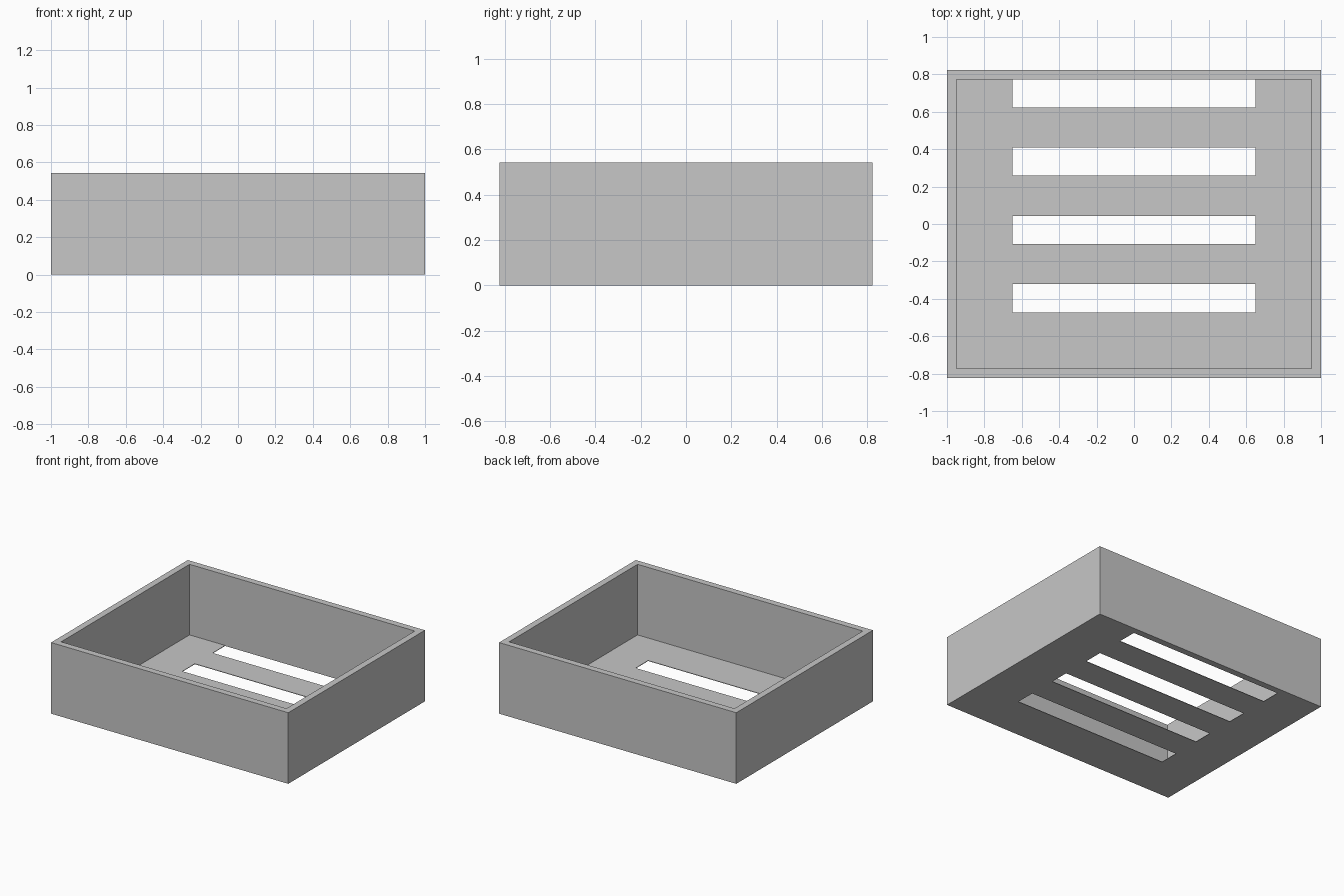
import bpy
import bmesh

cube = bpy.data.objects.get("Cube")
if cube:
    bpy.data.objects.remove(cube, do_unlink=True)

# Tray dimensions
HALF_X, HALF_Y, HEIGHT = 1.0, 0.823, 0.542
WALL, FLOOR = 0.05, 0.004
SLOT_HALF, SLOT_WIDTH, SLOT_STEP, SLOT_COUNT = 0.65, 0.15, 0.365, 4
IN_X, IN_Y = HALF_X - WALL, HALF_Y - WALL

# The rear slot touches the back wall, the others follow at equal steps
slots = [(IN_Y - i * SLOT_STEP - SLOT_WIDTH, IN_Y - i * SLOT_STEP)
         for i in range(SLOT_COUNT)]

xs = [-HALF_X, -IN_X, -SLOT_HALF, SLOT_HALF, IN_X, HALF_X]
ys = sorted({-HALF_Y, -IN_Y, HALF_Y, *(y for slot in slots for y in slot)})


def in_slot(x, y):
    return abs(x) < SLOT_HALF and any(a < y < b for a, b in slots)


def raise_faces(bm, faces, height):
    """Extrude faces straight up and return the new top faces."""
    geom = bmesh.ops.extrude_face_region(bm, geom=faces)["geom"]
    verts = [g for g in geom if isinstance(g, bmesh.types.BMVert)]
    bmesh.ops.translate(bm, verts=verts, vec=(0, 0, height))
    return [g for g in geom if isinstance(g, bmesh.types.BMFace)]


# Slotted floor plan
bm = bmesh.new()
grid = [[bm.verts.new((x, y, 0)) for y in ys] for x in xs]
for i in range(len(xs) - 1):
    for j in range(len(ys) - 1):
        if not in_slot((xs[i] + xs[i + 1]) / 2, (ys[j] + ys[j + 1]) / 2):
            bm.faces.new((grid[i][j], grid[i + 1][j],
                          grid[i + 1][j + 1], grid[i][j + 1]))

# Thin floor, then the walls from its border faces
top = raise_faces(bm, bm.faces[:], FLOOR)
border = []
for face in top:
    c = face.calc_center_median()
    if abs(c.x) > IN_X or abs(c.y) > IN_Y:
        border.append(face)
raise_faces(bm, border, HEIGHT - FLOOR)

# Merge coplanar faces
bmesh.ops.recalc_face_normals(bm, faces=bm.faces[:])
bmesh.ops.dissolve_limit(bm, angle_limit=0.01, verts=bm.verts[:], edges=bm.edges[:])

mesh = bpy.data.meshes.new("slotted_tray")
bm.to_mesh(mesh)
bm.free()
tray = bpy.data.objects.new("slotted_tray", mesh)
bpy.context.collection.objects.link(tray)

# Plain grey
grey = bpy.data.materials.new("light_grey")
grey.use_nodes = True
color = (0.57, 0.57, 0.57, 1)
grey.diffuse_color = color
grey.node_tree.nodes["Principled BSDF"].inputs["Base Color"].default_value = color
mesh.materials.append(grey)
